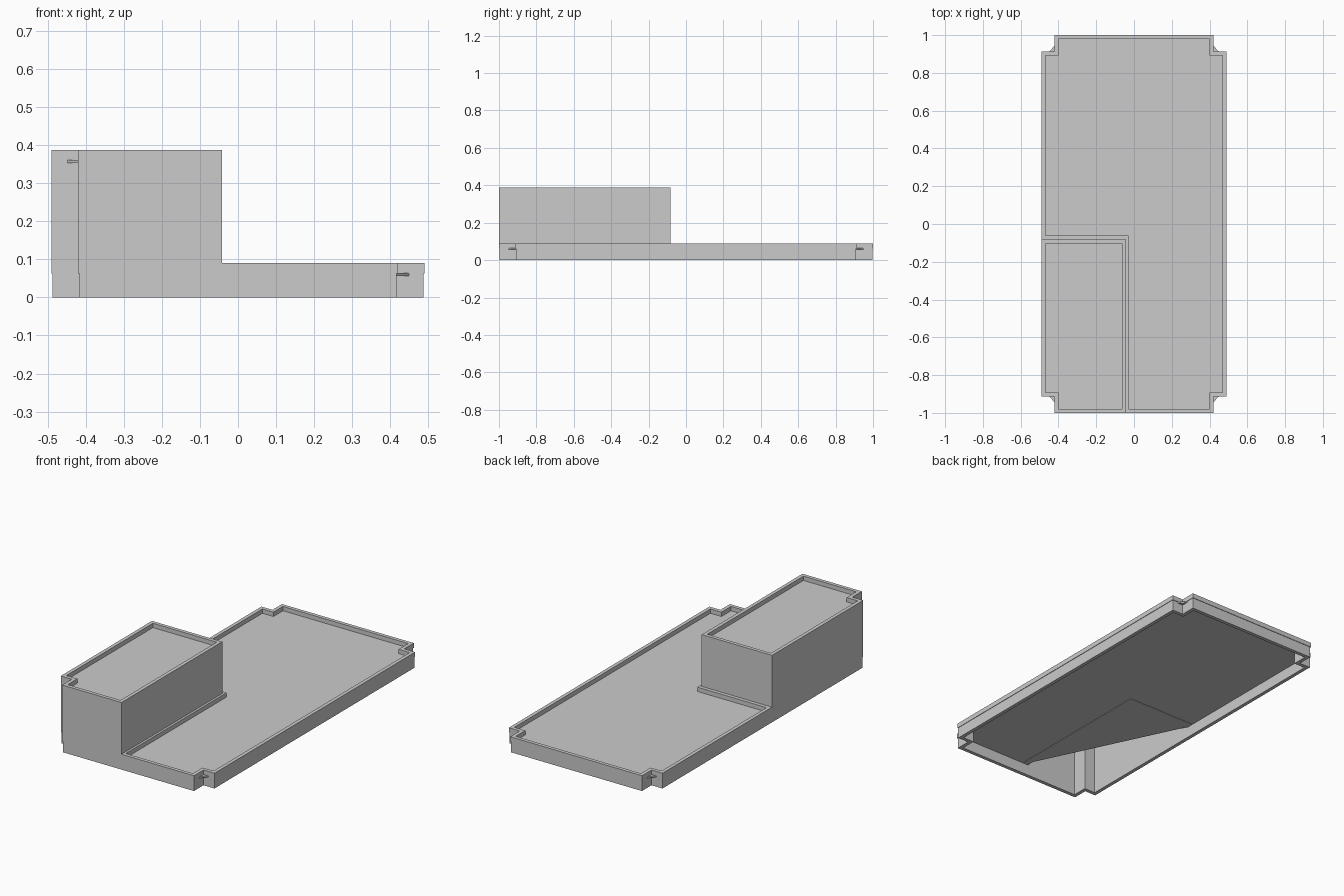
import bpy

if "Cube" in bpy.data.objects:
    bpy.data.objects.remove(bpy.data.objects["Cube"])

T = 0.021                       # wall thickness
PARAPET, BASE_TOP = 0.09, 0.063
ROOF, TOWER_ROOF, TOWER_TOP = 0.065, 0.363, 0.388


def mesh(name, verts, faces):
    me = bpy.data.meshes.new(name)
    me.from_pydata(verts, [], faces)
    me.update()
    ob = bpy.data.objects.new(name, me)
    bpy.context.collection.objects.link(ob)
    return ob


def inset(pts, d):
    """Move a right-angled counter-clockwise outline inward by d."""
    out = []
    for i, (x, y) in enumerate(pts):
        px, py = pts[i - 1]
        nx, ny = pts[(i + 1) % len(pts)]
        sx = lambda a: (a > 1e-6) - (a < -1e-6)
        ox = -sx(y - py) - sx(ny - y)
        oy = sx(x - px) + sx(nx - x)
        out.append((x + d * ox, y + d * oy))
    return out


def wall_ring(name, outline, z0, z1):
    inner = inset(outline, T)
    n = len(outline)
    rings = [(outline, z0), (outline, z1), (inner, z1), (inner, z0)]
    verts = [(x, y, z) for pts, z in rings for x, y in pts]
    faces = []
    for r in range(4):
        a, b = r * n, ((r + 1) % 4) * n
        for i in range(n):
            j = (i + 1) % n
            faces.append((a + i, a + j, b + j, b + i))
    return mesh(name, verts, faces)


def slab(name, outline, z):
    return mesh(name, [(x, y, z) for x, y in outline], [tuple(range(len(outline)))])


# Outlines with notched corners
X, Y, NX, NY = 0.49, 1.0, 0.42, 0.913
full = [(-NX, -Y), (NX, -Y), (NX, -NY), (X, -NY), (X, NY), (NX, NY),
        (NX, Y), (-NX, Y), (-NX, NY), (-X, NY), (-X, -NY), (-NX, -NY)]
low = [(-0.05, -Y)] + full[1:10] + [(-X, -0.083), (-0.05, -0.083)]
tower = [(-X, -0.083), (-X, -NY), (-NX, -NY), (-NX, -Y), (-0.042, -Y), (-0.042, -0.083)]

# Open-bottomed base, low parapet and tall block
wall_ring("base_walls", inset(full, 0.003), 0, BASE_TOP)
wall_ring("low_parapet", low, BASE_TOP, PARAPET)
wall_ring("tower_walls", tower, BASE_TOP, TOWER_TOP)

# Roof decks; the low deck runs diagonally under the tower
slab("low_roof", inset(low, 0.01)[:-1], ROOF)
slab("tower_roof", inset(tower, 0.01), TOWER_ROOF)

# Triangular brackets in the corner notches
for sx in (-1, 1):
    for sy in (-1, 1):
        top = 0.361 if (sx, sy) == (-1, -1) else 0.064
        tri = [(sx * 0.415, sy * 0.91), (sx * 0.45, sy * 0.91), (sx * 0.415, sy * 0.952)]
        if sx * sy < 0:
            tri.reverse()
        verts = [(x, y, z) for z in (top - 0.008, top) for x, y in tri]
        mesh("corner_bracket", verts,
             [(2, 1, 0), (3, 4, 5), (0, 1, 4, 3), (1, 2, 5, 4), (2, 0, 3, 5)])
